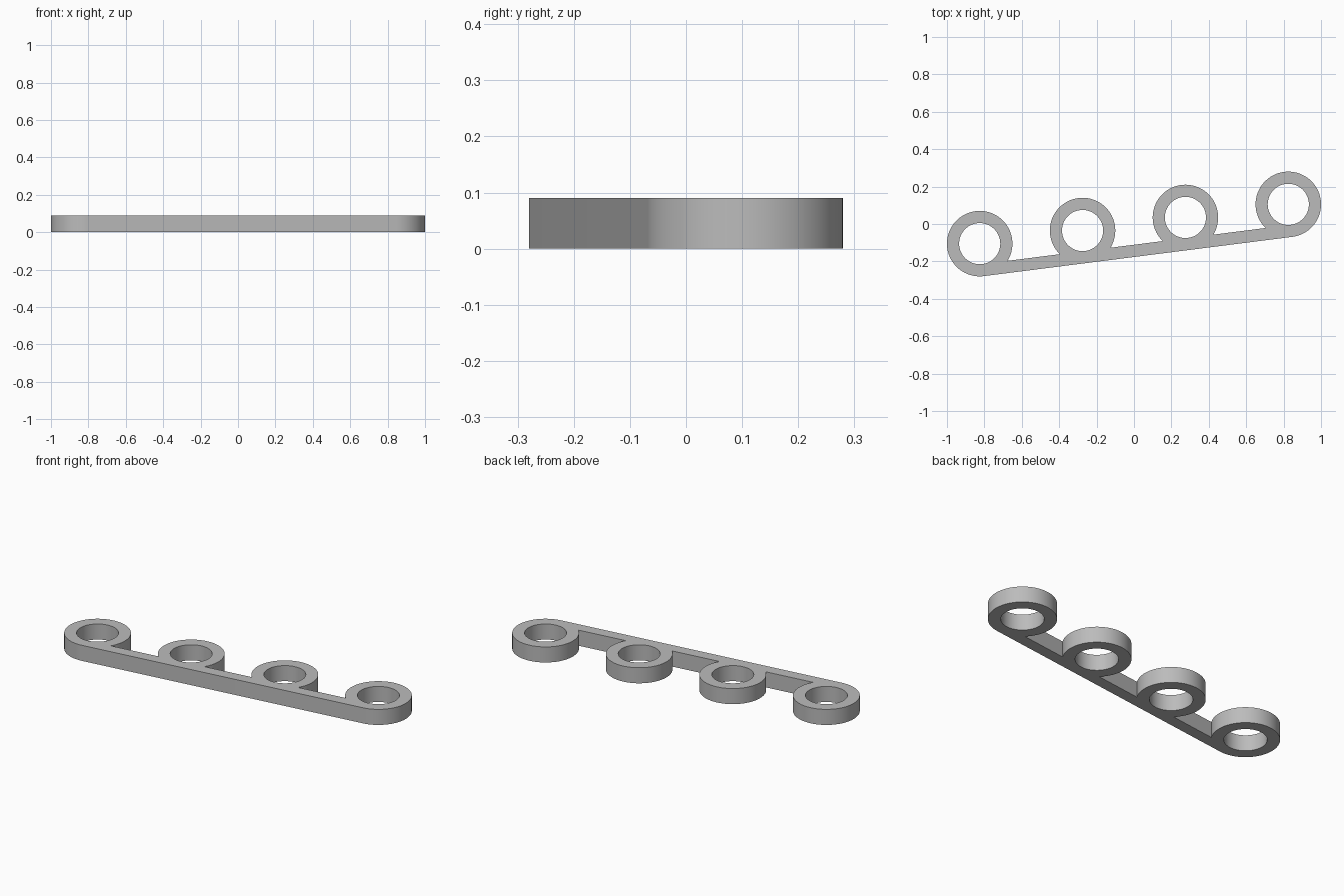
import bpy, bmesh
from math import sin, cos, asin, atan2, hypot, pi, radians
from mathutils import Matrix

cube = bpy.data.objects.get("Cube")
if cube:
    bpy.data.objects.remove(cube, do_unlink=True)

OUTER, INNER, HEIGHT = 0.175, 0.11, 0.09
END_X, END_Y = 0.825, 0.105          # centre of the last ring
TILT = atan2(END_Y, END_X)
HALF = hypot(END_X, END_Y)
centers = [HALF * k / 3 for k in (3, 1, -1, -3)]   # along the bar, right to left


def arc(cx, radius, start, end, steps):
    return [(cx + radius * cos(start + (end - start) * i / steps),
             radius * sin(start + (end - start) * i / steps)) for i in range(steps + 1)]


def add_loop(bm, points):
    verts = [bm.verts.new((x, y, 0)) for x, y in points]
    return [bm.edges.new((v, verts[i - 1])) for i, v in enumerate(verts)]


# Outline: straight bar flush with the ring bottoms, its inner edge level with the holes
meet = asin(INNER / OUTER)
outline = []
for i, cx in enumerate(centers):
    start = -pi / 2 if i == 0 else -meet
    end = 1.5 * pi if i == len(centers) - 1 else pi + meet
    outline += arc(cx, OUTER, start, end, 80)

bm = bmesh.new()
edges = add_loop(bm, outline)
for cx in centers:
    edges += add_loop(bm, arc(cx, INNER, 0, 2 * pi, 80)[:-1])

# Fill around the holes and raise to full thickness
bmesh.ops.triangle_fill(bm, use_beauty=True, use_dissolve=False, edges=edges)
raised = bmesh.ops.extrude_face_region(bm, geom=bm.faces[:])["geom"]
bmesh.ops.translate(bm, vec=(0, 0, HEIGHT),
                    verts=[g for g in raised if isinstance(g, bmesh.types.BMVert)])
bmesh.ops.recalc_face_normals(bm, faces=bm.faces[:])
bm.transform(Matrix.Rotation(TILT, 4, "Z"))

mesh = bpy.data.meshes.new("four_ring_bar")
bm.to_mesh(mesh)
bm.free()
bar = bpy.data.objects.new("four_ring_bar", mesh)
bpy.context.collection.objects.link(bar)

# Plain grey finish
grey = bpy.data.materials.new("light_grey")
grey.use_nodes = True
colour = (0.5, 0.5, 0.5, 1)
grey.diffuse_color = colour
grey.node_tree.nodes["Principled BSDF"].inputs["Base Color"].default_value = colour
mesh.materials.append(grey)

bpy.ops.object.select_all(action="DESELECT")
bar.select_set(True)
bpy.context.view_layer.objects.active = bar
bpy.ops.object.shade_smooth_by_angle(angle=radians(30))
